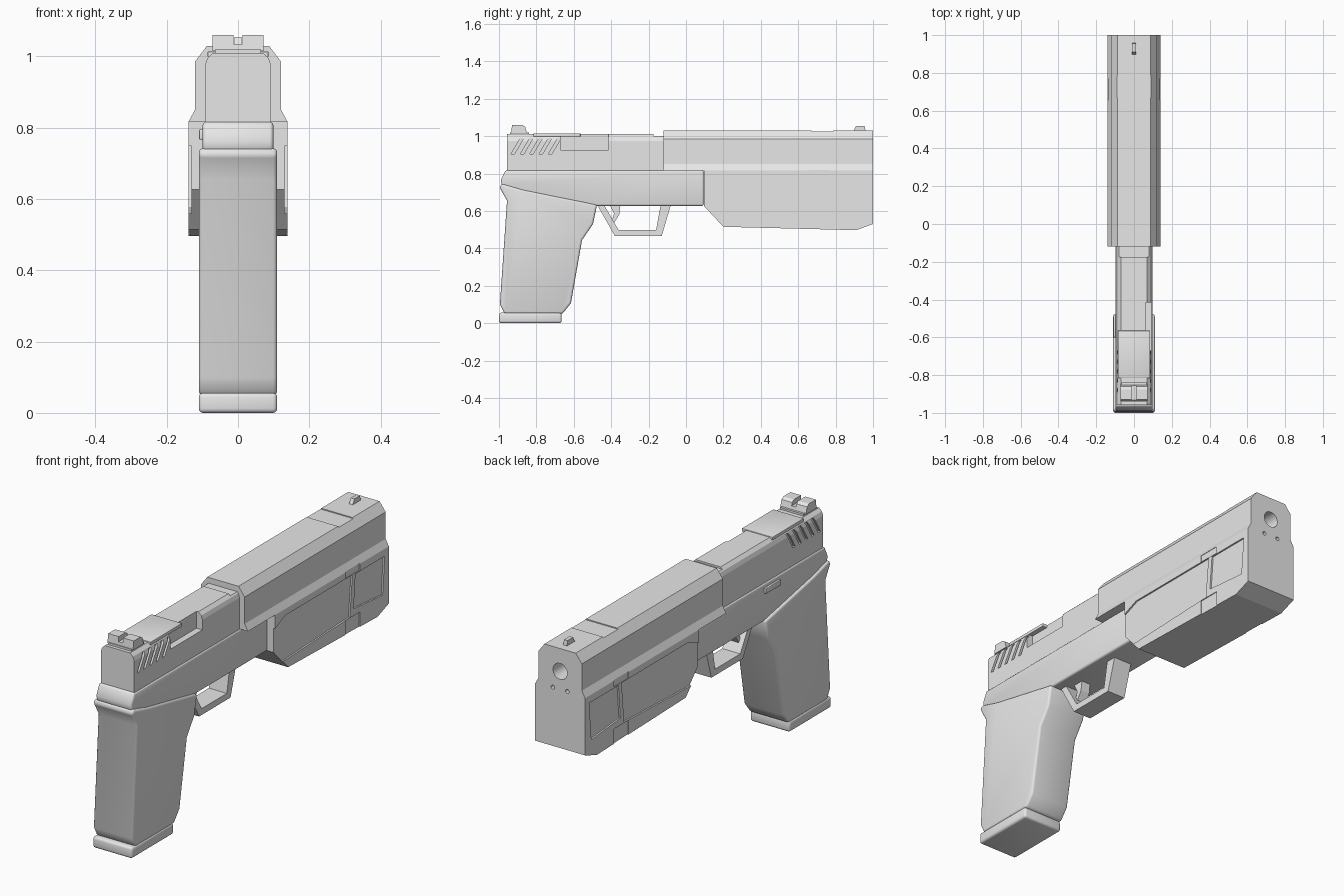
import bpy, bmesh, math

if "Cube" in bpy.data.objects:
    bpy.data.objects.remove(bpy.data.objects["Cube"])

metal = bpy.data.materials.new("light grey")
metal.diffuse_color = (0.8, 0.8, 0.8, 1)
metal.use_nodes = True
metal.node_tree.nodes["Principled BSDF"].inputs["Base Color"].default_value = metal.diffuse_color


def activate(ob):
    bpy.ops.object.select_all(action='DESELECT')
    ob.select_set(True)
    bpy.context.view_layer.objects.active = ob


def prism(name, pts, lo, hi, axis='X', bevel=0, segs=3):
    """Extrude a profile: (y, z) points along X, or (x, z) points along Y."""
    bm = bmesh.new()
    place = (lambda p, d: (d, p[0], p[1])) if axis == 'X' else (lambda p, d: (p[0], d, p[1]))
    a = [bm.verts.new(place(p, lo)) for p in pts]
    b = [bm.verts.new(place(p, hi)) for p in pts]
    bm.faces.new(a)
    bm.faces.new(b)
    for i in range(len(pts)):
        j = (i + 1) % len(pts)
        bm.faces.new((a[i], a[j], b[j], b[i]))
    bmesh.ops.recalc_face_normals(bm, faces=bm.faces)
    me = bpy.data.meshes.new(name)
    bm.to_mesh(me)
    bm.free()
    ob = bpy.data.objects.new(name, me)
    bpy.context.collection.objects.link(ob)
    me.materials.append(metal)
    if bevel:
        activate(ob)
        mod = ob.modifiers.new("bevel", 'BEVEL')
        mod.width, mod.segments = bevel, segs
        mod.limit_method, mod.angle_limit = 'ANGLE', math.radians(40)
        bpy.ops.object.modifier_apply(modifier=mod.name)
        bpy.ops.object.shade_smooth_by_angle(angle=math.radians(35))
    return ob


def box(name, x0, x1, y0, y1, z0, z1, bevel=0):
    return prism(name, [(y0, z0), (y1, z0), (y1, z1), (y0, z1)], x0, x1, bevel=bevel)


def cut(ob, cutter):
    activate(ob)
    mod = ob.modifiers.new("cut", 'BOOLEAN')
    mod.operation, mod.solver, mod.object = 'DIFFERENCE', 'EXACT', cutter
    bpy.ops.object.modifier_apply(modifier=mod.name)
    bpy.data.objects.remove(cutter)


def cut_sides(ob, pts, x_in):
    """Sink a side-view shape into both flanks down to |x| = x_in."""
    cut(ob, prism("cutter", pts, x_in, 0.3))
    cut(ob, prism("cutter", pts, -0.3, -x_in))


def mirrored(half):
    return half + [(-x, z) for x, z in reversed(half)]


def bore(ob, x, z, r, depth, n):
    circle = [(x + r * math.cos(2 * math.pi * i / n), z + r * math.sin(2 * math.pi * i / n)) for i in range(n)]
    cut(ob, prism("cutter", circle, 1 - depth, 1.1, 'Y'))


# Grip and magazine base
prism("grip", [(-0.985, 0.745), (-0.997, 0.725), (-0.957, 0.655), (-0.995, 0.1), (-0.97, 0.05),
               (-0.66, 0.05), (-0.615, 0.107), (-0.556, 0.444), (-0.497, 0.53), (-0.476, 0.632),
               (-0.87, 0.712)], -0.11, 0.11, bevel=0.018)
box("magazine_base", -0.11, 0.11, -1.0, -0.665, 0, 0.056, bevel=0.012)

# Frame with slide catch on the left
prism("frame", [(-0.99, 0.765), (-0.965, 0.817), (0.095, 0.817), (0.095, 0.627), (-0.485, 0.627),
                (-0.94, 0.715), (-0.985, 0.735)], -0.099, 0.099, bevel=0.01)
box("slide_catch", -0.109, -0.09, -0.6, -0.48, 0.767, 0.795, bevel=0.003)

# Trigger and guard
prism("trigger_guard", [(-0.476, 0.635), (-0.38, 0.465), (-0.13, 0.465), (-0.08, 0.635),
                        (-0.135, 0.635), (-0.16, 0.497), (-0.36, 0.497), (-0.44, 0.635)], -0.05, 0.05)
prism("trigger", [(-0.41, 0.635), (-0.35, 0.635), (-0.357, 0.58), (-0.385, 0.535),
                  (-0.40, 0.54), (-0.385, 0.585)], -0.025, 0.025)

# Slide with ejection port, stepped nose and slanted serrations
slide = prism("slide", mirrored([(0.093, 0.812), (0.093, 0.975), (0.086, 0.995), (0.07, 1.01)]),
              -0.957, -0.08, 'Y')
cut(slide, box("cutter", 0.06, 0.2, -0.67, -0.415, 0.925, 1.1))
cut(slide, box("cutter", -0.2, 0.2, -0.175, 0, 1.001, 1.1))
for i in range(5):
    y = -0.935 + i * 0.05
    cut_sides(slide, [(y, 0.905), (y + 0.018, 0.905), (y + 0.068, 0.99), (y + 0.05, 0.99)], 0.082)
box("slide_cover_plate", -0.085, 0.085, -0.815, -0.565, 0.998, 1.014, bevel=0.002)

# Sights
box("rear_sight_base", -0.065, 0.065, -0.94, -0.84, 1.0, 1.02)
sight = prism("rear_sight", [(-0.935, 1.015), (-0.85, 1.015), (-0.86, 1.05), (-0.875, 1.06), (-0.93, 1.06)],
              -0.071, 0.071)
cut(sight, box("cutter", -0.012, 0.012, -1, -0.8, 1.035, 1.1))
prism("front_sight", [(0.895, 1.025), (0.96, 1.025), (0.955, 1.055), (0.91, 1.055)], -0.01, 0.01)

# Upper housing: chamfered tube with a shallow band across the top
upper = prism("upper_housing", mirrored([(0.139, 0.785), (0.139, 0.817), (0.121, 0.85), (0.121, 0.985), (0.087, 1.03)]),
              -0.12, 1.0, 'Y')
cut(upper, box("cutter", -0.3, 0.3, -0.2, 0.095, 0.7, 0.817))
cut(upper, box("cutter", -0.3, 0.3, 0.67, 0.785, 1.025, 1.1))
cut_sides(upper, [(0.655, 0.7), (0.77, 0.7), (0.77, 0.82), (0.655, 0.82)], 0.135)
bore(upper, 0, 0.915, 0.04, 0.2, 24)
for side in (-1, 1):
    bore(upper, side * 0.04, 0.825, 0.01, 0.04, 12)

# Lower housing: sloped ends, recessed side panels and a vertical groove
lower = prism("lower_housing", [(0.095, 0.785), (0.095, 0.627), (0.2, 0.515), (0.91, 0.497),
                                (1.0, 0.53), (1.0, 0.785)], -0.139, 0.139)
cut_sides(lower, [(0.655, 0.4), (0.77, 0.4), (0.77, 0.575), (0.655, 0.575)], 0.135)
cut_sides(lower, [(0.05, 0.73), (0.18, 0.784), (0.71, 0.784), (0.69, 0.578), (0.2, 0.56), (0.05, 0.56)], 0.131)
cut_sides(lower, [(0.735, 0.78), (0.967, 0.78), (0.95, 0.59), (0.72, 0.61)], 0.131)
